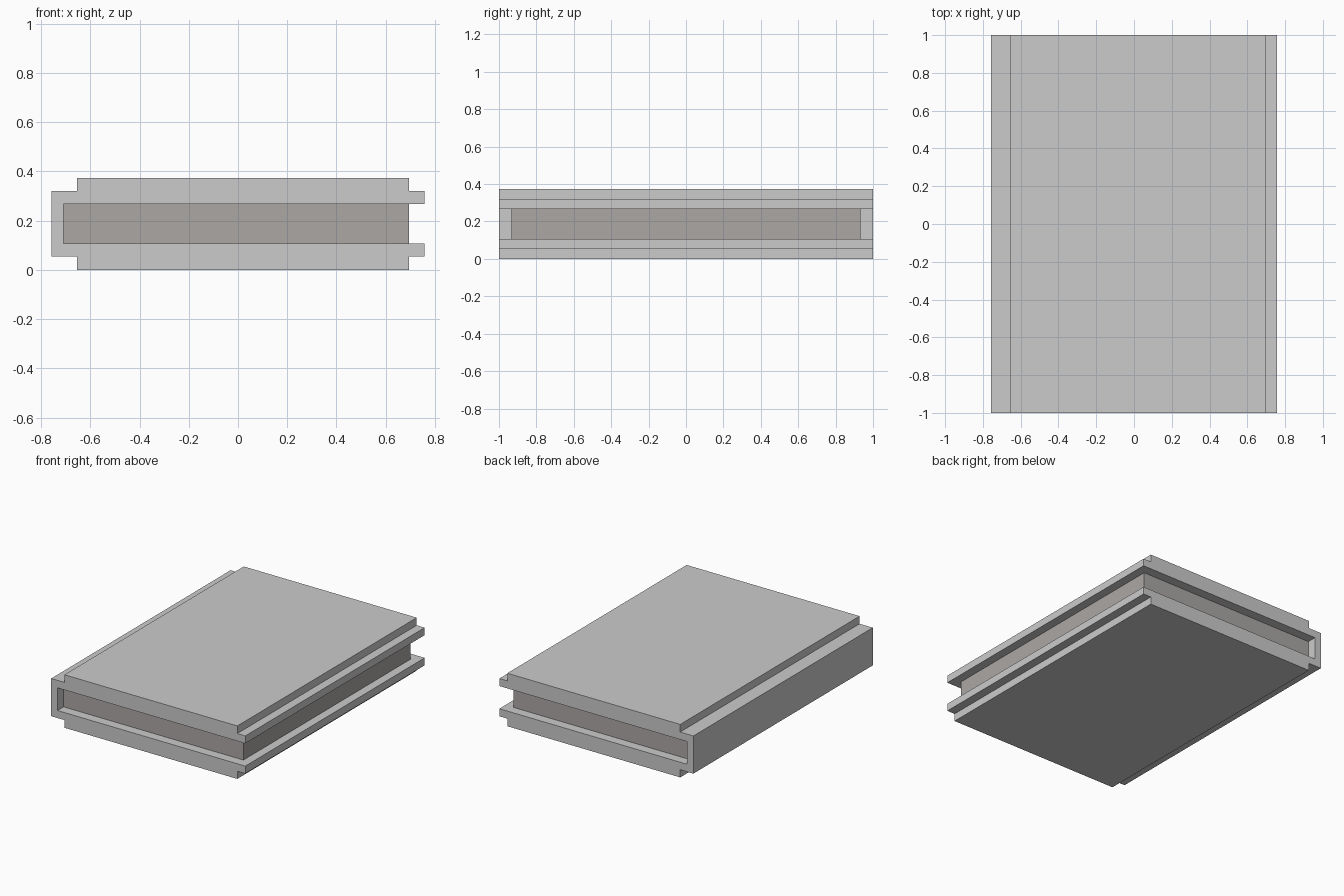
import bpy
import bmesh

if "Cube" in bpy.data.objects:
    bpy.data.objects.remove(bpy.data.objects["Cube"])


def material(name, rgb):
    mat = bpy.data.materials.new(name)
    mat.diffuse_color = (*rgb, 1.0)
    mat.use_nodes = True
    mat.node_tree.nodes["Principled BSDF"].inputs["Base Color"].default_value = mat.diffuse_color
    return mat


def extrude_profile(name, points, half_length, mat):
    """Extrude a closed x/z profile along y, centred on y = 0."""
    bm = bmesh.new()
    face = bm.faces.new([bm.verts.new((x, -half_length, z)) for x, z in points])
    new = bmesh.ops.extrude_face_region(bm, geom=[face])["geom"]
    bmesh.ops.translate(bm, vec=(0, 2 * half_length, 0),
                        verts=[v for v in new if isinstance(v, bmesh.types.BMVert)])
    bmesh.ops.recalc_face_normals(bm, faces=bm.faces)
    mesh = bpy.data.meshes.new(name)
    bm.to_mesh(mesh)
    bm.free()
    mesh.materials.append(mat)
    obj = bpy.data.objects.new(name, mesh)
    bpy.context.collection.objects.link(obj)
    return obj


cover_grey = material("cover grey", (0.60, 0.60, 0.60))
page_grey = material("warm page grey", (0.407, 0.386, 0.376))

HEIGHT = 0.374
SPINE_X, INNER_X, PAGE_X, EDGE_X = -0.758, -0.709, 0.695, 0.757

# Book cover: lower half of the C-shaped profile, mirrored in z for the top
lower = [(SPINE_X, 0.054), (-0.655, 0.054), (-0.655, 0.0), (PAGE_X, 0.0),
         (PAGE_X, 0.054), (EDGE_X, 0.054), (EDGE_X, 0.107), (INNER_X, 0.107)]
upper = [(x, HEIGHT - z) for x, z in reversed(lower)]
extrude_profile("book_cover", lower + upper, 1.0, cover_grey)

# Page block: held between the boards, recessed at both ends
z0, z1 = 0.107, HEIGHT - 0.107
extrude_profile("page_block", [(INNER_X, z0), (PAGE_X, z0), (PAGE_X, z1), (INNER_X, z1)],
                0.932, page_grey)
